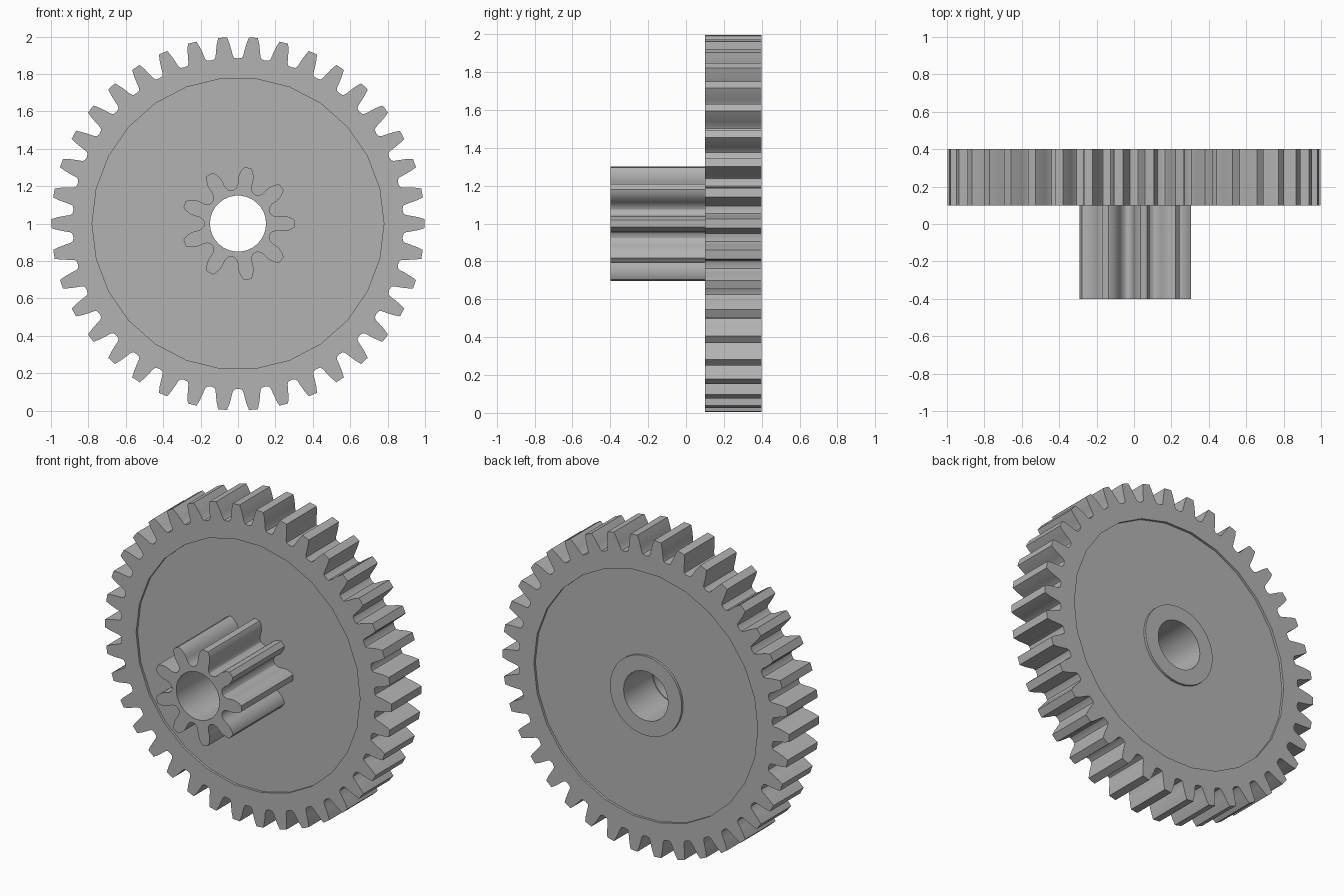
import bpy, bmesh
from math import sin, cos, pi, radians

cube = bpy.data.objects.get("Cube")
if cube:
    bpy.data.objects.remove(cube, do_unlink=True)

grey = bpy.data.materials.new("plain_grey")
grey.use_nodes = True
colour = (0.45, 0.45, 0.45, 1)
grey.diffuse_color = colour
grey.node_tree.nodes["Principled BSDF"].inputs["Base Color"].default_value = colour

AXIS_Z = 1.0


def circle(radius, sides):
    return [(radius * cos(2 * pi * i / sides), radius * sin(2 * pi * i / sides))
            for i in range(sides)]


def toothed(count, flank, valley):
    """Outline of a gear; flank is (radius, half width) from root to tip."""
    pts = []
    for i in range(count):
        mid = 2 * pi * i / count
        side = [(r, -w / r) for r, w in flank]
        side += [(r, w / r) for r, w in reversed(flank)]
        side.append((valley, pi / count))
        pts += [(r * cos(mid + a), r * sin(mid + a)) for r, a in side]
    return pts


def ring_solid(name, sections):
    """Join a closed chain of (outline, y) sections into one solid."""
    bm = bmesh.new()
    loops = []
    for outline, y in sections:
        verts = [bm.verts.new((x, y, z + AXIS_Z)) for x, z in outline]
        edges = [bm.edges.new((v, verts[i - 1])) for i, v in enumerate(verts)]
        loops.append((verts, edges))
    for k, (b, b_edges) in enumerate(loops):
        a, a_edges = loops[k - 1]
        if len(a) == len(b):
            for i in range(len(a)):
                bm.faces.new((a[i - 1], a[i], b[i], b[i - 1]))
        else:
            bmesh.ops.triangle_fill(bm, edges=a_edges + b_edges,
                                    use_beauty=True, normal=(0, 1, 0))
    bmesh.ops.recalc_face_normals(bm, faces=bm.faces[:])
    mesh = bpy.data.meshes.new(name)
    bm.to_mesh(mesh)
    bm.free()
    mesh.materials.append(grey)
    obj = bpy.data.objects.new(name, mesh)
    bpy.context.collection.objects.link(obj)
    bpy.ops.object.select_all(action='DESELECT')
    obj.select_set(True)
    bpy.context.view_layer.objects.active = obj
    bpy.ops.object.shade_smooth_by_angle(angle=radians(25))
    return obj


FRONT, BACK, RECESS = 0.10, 0.40, 0.015

# Large gear: toothed rim, recessed web on both sides, boss at the back
teeth = toothed(38, [(0.887, 0.053), (0.9, 0.046), (0.93, 0.041),
                     (0.965, 0.034), (0.998, 0.024)], 0.883)
web = circle(0.78, 26)
boss = circle(0.25, 32)
bore = circle(0.155, 30)
ring_solid("large_gear", [
    (teeth, FRONT), (teeth, BACK),
    (web, BACK), (web, BACK - RECESS),
    (boss, BACK - RECESS), (boss, BACK),
    (bore, BACK), (bore, FRONT + RECESS),
    (web, FRONT + RECESS), (web, FRONT)])

# Pinion: nine rounded teeth around the bore
leaves = toothed(9, [(0.183, 0.050), (0.192, 0.043), (0.21, 0.038),
                     (0.23, 0.040), (0.25, 0.041), (0.27, 0.037),
                     (0.29, 0.029), (0.304, 0.018)], 0.18)
pinion_bore = circle(0.15, 30)
ring_solid("pinion", [
    (leaves, -BACK), (leaves, FRONT + RECESS),
    (pinion_bore, FRONT + RECESS), (pinion_bore, -BACK)])
